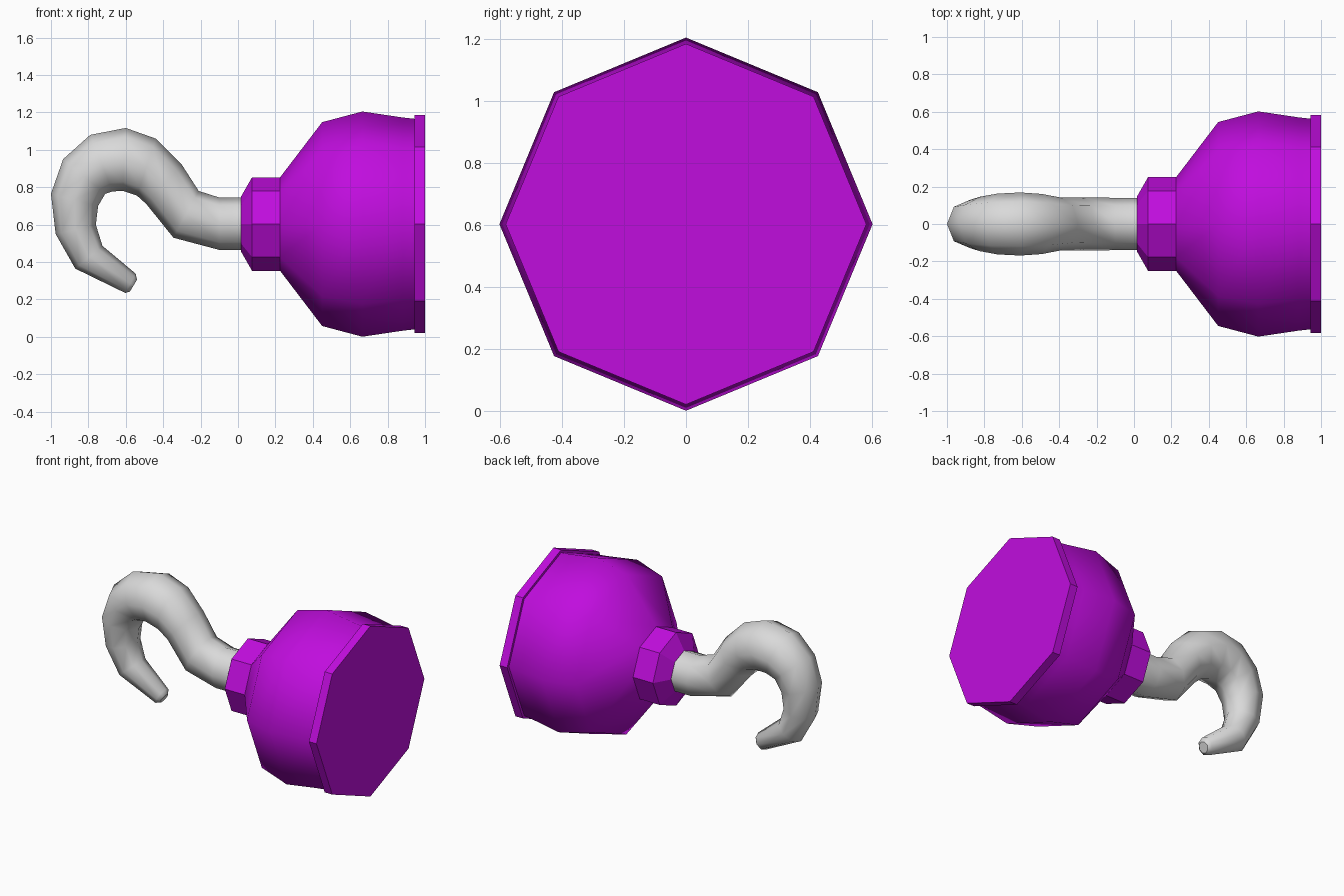
import bpy, bmesh, math
from mathutils import Vector

if "Cube" in bpy.data.objects:
    bpy.data.objects.remove(bpy.data.objects["Cube"])

SIDES = 8
AXIS_Z = 0.603


def material(name, rgb):
    m = bpy.data.materials.new(name)
    m.diffuse_color = (*rgb, 1)
    m.use_nodes = True
    m.node_tree.nodes["Principled BSDF"].inputs["Base Color"].default_value = m.diffuse_color
    return m


def loft(name, pairs, mat, smooth):
    """Skin 8-sided round rings; each pair is the (x, z) of a ring's outer and inner point."""
    bm = bmesh.new()
    rings = []
    for ox, oz, ix, iz in pairs:
        o, i = Vector((ox, 0, oz)), Vector((ix, 0, iz))
        centre, arm = (o + i) / 2, (o - i) / 2
        side = Vector((0, arm.length, 0))
        rings.append([bm.verts.new(centre + arm * math.cos(a) + side * math.sin(a))
                      for a in (2 * math.pi * k / SIDES for k in range(SIDES))])
    for n, (a, b) in enumerate(zip(rings, rings[1:])):
        for k in range(SIDES):
            j = (k + 1) % SIDES
            f = bm.faces.new((a[k], a[j], b[j], b[k]))
            f.smooth = smooth(n)
    bm.faces.new(rings[0])
    bm.faces.new(rings[-1])
    bmesh.ops.recalc_face_normals(bm, faces=bm.faces)
    me = bpy.data.meshes.new(name)
    bm.to_mesh(me)
    bm.free()
    me.materials.append(mat)
    ob = bpy.data.objects.new(name, me)
    bpy.context.collection.objects.link(ob)
    return ob


def lathe(profile):
    return [(x, AXIS_Z + r, x, AXIS_Z - r) for x, r in profile]


purple = material("purple", (0.53, 0.004, 0.73))
grey = material("light grey", (0.70, 0.70, 0.70))

# cup: faceted collar, smooth bowl, faceted end rim
cup = [(0.015, 0.145), (0.075, 0.25), (0.225, 0.25), (0.45, 0.545), (0.665, 0.602),
       (0.88, 0.57), (0.943, 0.563), (0.943, 0.582), (1.0, 0.582)]
loft("cup", lathe(cup), purple, lambda n: 2 <= n <= 5)

# hook: smooth bent bar tapering to a blunt tip
hook = [(0.03, .745, 0.03, .465), (-.10, .745, -.10, .465), (-.21, .78, -.345, .53),
        (-.30, .92, -.49, .71), (-.44, 1.06, -.54, .755), (-.60, 1.117, -.615, .78),
        (-.79, 1.08, -.67, .778), (-.935, .95, -.71, .765), (-1.0, .765, -.748, .70),
        (-.975, .55, -.76, .60), (-.87, .365, -.725, .487), (-.603, .235, -.547, .338),
        (-.578, .242, -.54, .305)]
loft("hook", hook, grey, lambda n: True)
